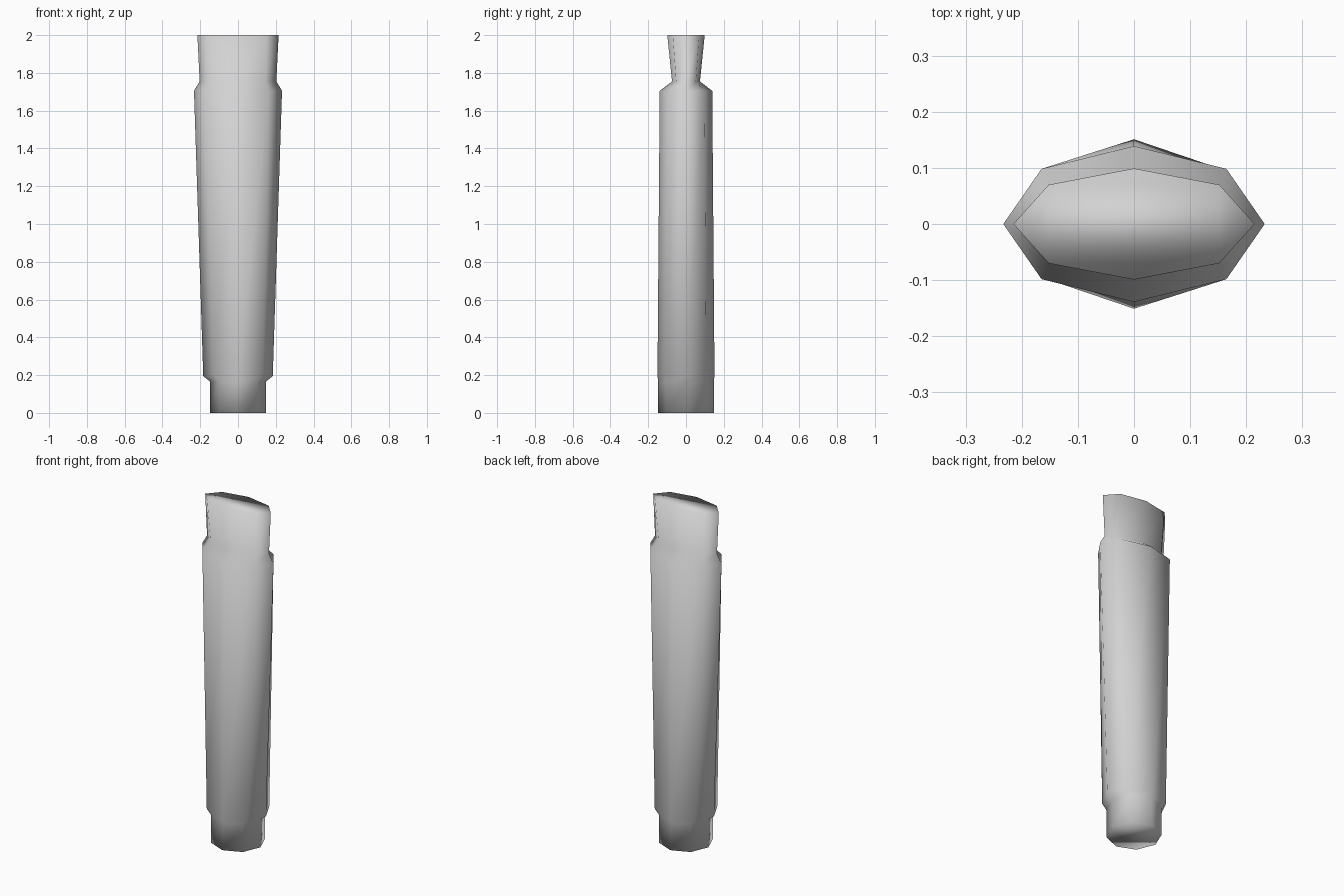
import bpy, bmesh, math

cube = bpy.data.objects.get("Cube")
if cube:
    bpy.data.objects.remove(cube, do_unlink=True)

SIDES = 8
# Cross-sections from base to top: height, half width, half depth
SECTIONS = [
    (0.0, 0.147, 0.147),
    (0.165, 0.147, 0.147),
    (0.195, 0.184, 0.151),
    (1.705, 0.233, 0.139),
    (1.755, 0.203, 0.074),
    (2.0, 0.215, 0.099),
]


def make_material(name, color):
    mat = bpy.data.materials.new(name)
    mat.use_nodes = True
    mat.diffuse_color = color
    mat.node_tree.nodes["Principled BSDF"].inputs["Base Color"].default_value = color
    return mat


def loft(name, sections, mat):
    """Skin stacked elliptical rings into one closed smooth solid."""
    bm = bmesh.new()
    rings = []
    for z, half_x, half_y in sections:
        angles = [math.tau * i / SIDES for i in range(SIDES)]
        rings.append([bm.verts.new((half_x * math.cos(a), half_y * math.sin(a), z))
                      for a in angles])
    for low, high in zip(rings, rings[1:]):
        for i in range(SIDES):
            j = (i + 1) % SIDES
            bm.faces.new((low[i], low[j], high[j], high[i]))
    bm.faces.new(rings[0][::-1])
    bm.faces.new(rings[-1])
    for face in bm.faces:
        face.smooth = True
    mesh = bpy.data.meshes.new(name)
    bm.to_mesh(mesh)
    bm.free()
    mesh.materials.append(mat)
    obj = bpy.data.objects.new(name, mesh)
    bpy.context.collection.objects.link(obj)
    return obj


# Tapered shaft with a round base plug and a flared flat neck
grey = make_material("light grey", (0.65, 0.65, 0.65, 1.0))
loft("tapered_handle", SECTIONS, grey)
